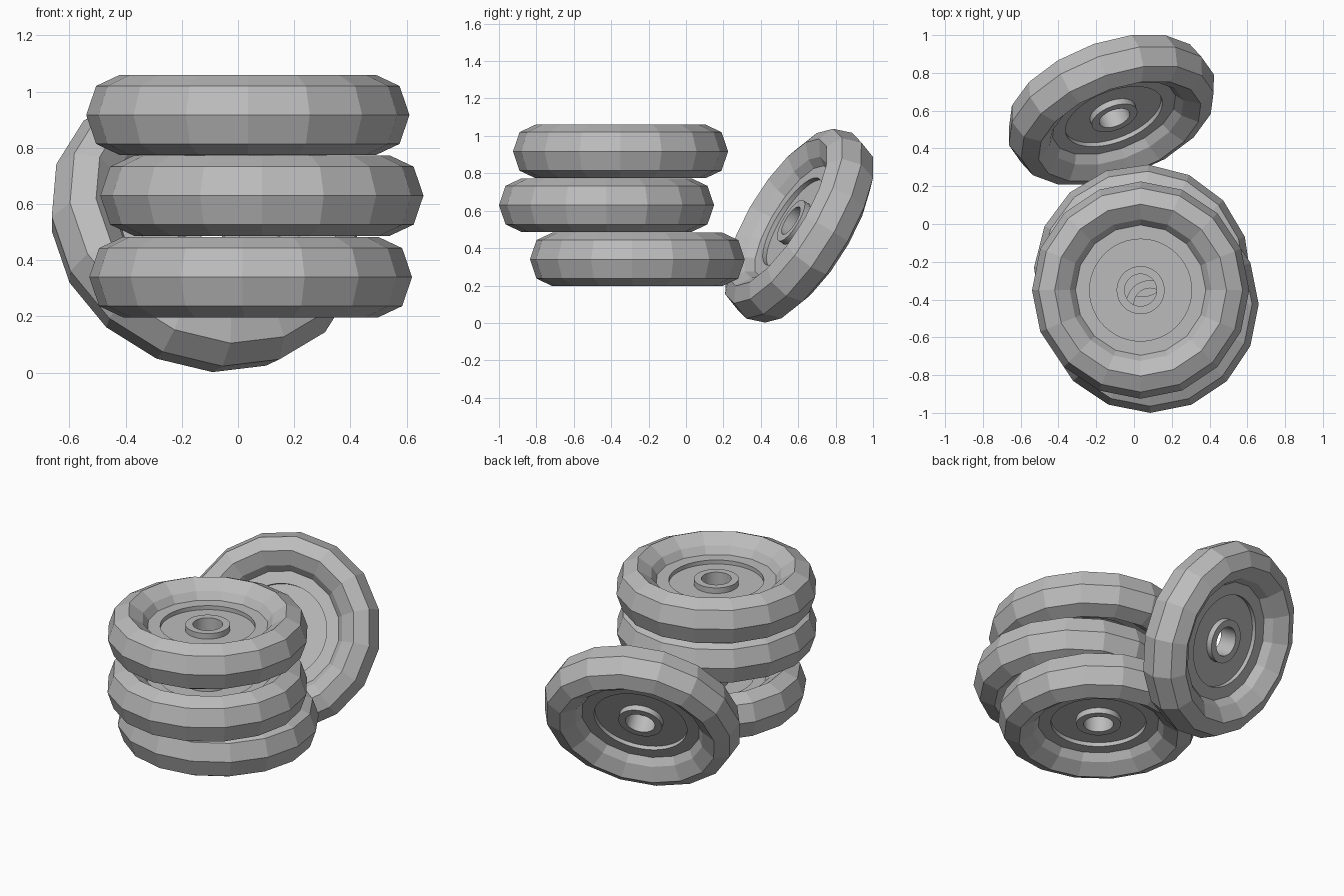
import bpy, bmesh
from math import cos, sin, tau, radians
from mathutils import Matrix, Vector

cube = bpy.data.objects.get("Cube")
if cube:
    bpy.data.objects.remove(cube)

grey = bpy.data.materials.new("plain_grey")
grey.use_nodes = True
COLOUR = (0.5, 0.5, 0.5, 1)
grey.diffuse_color = COLOUR
grey.node_tree.nodes["Principled BSDF"].inputs["Base Color"].default_value = COLOUR


def lathe(name, half, sides, matrix, smooth=False):
    """Revolve a (radius, height) half profile, mirrored in height, into a closed ring."""
    loop = half + [(r, -h) for r, h in reversed(half) if h > 0]
    bm = bmesh.new()
    rings = []
    for i in range(sides):
        a = tau * i / sides
        rings.append([bm.verts.new((r * cos(a), r * sin(a), h)) for r, h in loop])
    n = len(loop)
    for i in range(sides):
        a, b = rings[i], rings[(i + 1) % sides]
        for j in range(n):
            k = (j + 1) % n
            bm.faces.new((a[j], a[k], b[k], b[j]))
    bmesh.ops.recalc_face_normals(bm, faces=bm.faces[:])
    mesh = bpy.data.meshes.new(name)
    bm.to_mesh(mesh)
    bm.free()
    mesh.materials.append(grey)
    ob = bpy.data.objects.new(name, mesh)
    bpy.context.collection.objects.link(ob)
    ob.matrix_world = matrix
    if smooth:
        bpy.ops.object.select_all(action="DESELECT")
        ob.select_set(True)
        bpy.context.view_layer.objects.active = ob
        bpy.ops.object.shade_smooth_by_angle(angle=radians(30))
    return ob


# Faceted tyre: inner wall, bead, sidewall crown, shoulder, tread
TYRE = [(.345, .045), (.375, .09), (.455, .143), (.54, .103), (.575, 0)]
# Round wheel: bore, raised hub, recessed dish, flat rim
RIM = [(.085, .055), (.127, .055), (.127, .02), (.27, .02), (.27, .045), (.40, .045)]


def wheel(prefix, place, tilt=0, turn=0, roll=0):
    m = (Matrix.Translation(Vector(place)) @ Matrix.Rotation(radians(turn), 4, "Z")
         @ Matrix.Rotation(radians(tilt), 4, "X") @ Matrix.Rotation(radians(roll), 4, "Z"))
    lathe(prefix + "_tyre", TYRE, 16, m)
    lathe(prefix + "_rim", RIM, 48, m, smooth=True)


# Stack of three
wheel("bottom", (.045, -.26, .34), roll=-3)
wheel("middle", (.085, -.425, .63))
wheel("top", (.035, -.35, .917))
# One leaning behind the stack
wheel("leaning", (-.12, .605, .52), tilt=60, turn=21, roll=-4)
